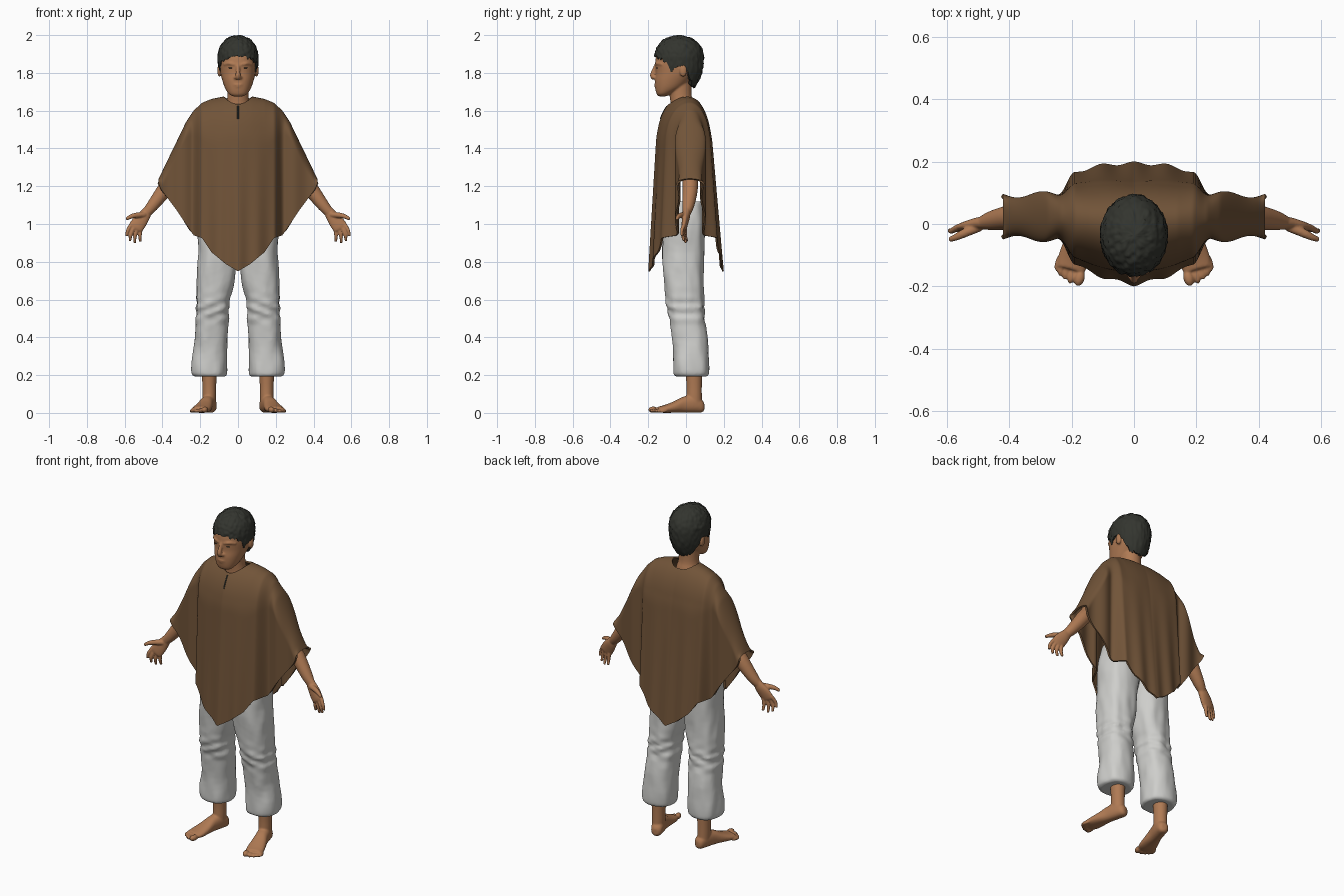
import bpy, bmesh, math
from mathutils import Vector, Matrix, noise

if "Cube" in bpy.data.objects:
    bpy.data.objects.remove(bpy.data.objects["Cube"])


def material(name, rgb):
    m = bpy.data.materials.new(name)
    m.diffuse_color = (*rgb, 1)
    m.use_nodes = True
    m.node_tree.nodes["Principled BSDF"].inputs["Base Color"].default_value = m.diffuse_color
    return m


SKIN = material("warm skin", (0.43, 0.195, 0.088))
CLOTH = material("brown wool", (0.165, 0.088, 0.04))
LINEN = material("off white linen", (0.62, 0.62, 0.6))
HAIR = material("dark hair", (0.033, 0.035, 0.028))


def lerp(x, pts):
    """Piecewise linear lookup."""
    for (x0, y0), (x1, y1) in zip(pts, pts[1:]):
        if x <= x1:
            return y0 + (y1 - y0) * max(0, (x - x0) / (x1 - x0))
    return pts[-1][1]


def step(a, b, x):
    t = min(1, max(0, (x - a) / (b - a)))
    return t * t * (3 - 2 * t)


def smooth_path(secs, sub=4):
    """Catmull-Rom through section tuples."""
    s = [secs[0]] + list(secs) + [secs[-1]]
    out = []
    for i in range(1, len(s) - 2):
        for k in range(sub):
            t = k / sub
            out.append([0.5 * (2 * b + (c - a) * t + (2 * a - 5 * b + 4 * c - d) * t * t
                               + (3 * b - a - 3 * c + d) * t ** 3)
                        for a, b, c, d in zip(*s[i - 1:i + 3])])
    return out + [list(secs[-1])]


def tube(bm, secs, axis=None, power=2.0, n=28, ref=(0, 1, 0)):
    """Closed loft through (x, y, z, half width, half depth) sections."""
    secs = smooth_path([s if len(s) == 5 else (*s, s[3]) for s in secs])
    rings = []
    for i, s in enumerate(secs):
        p = Vector(s[:3])
        a, b = secs[max(0, i - 1)], secs[min(len(secs) - 1, i + 1)]
        t = Vector(axis) if axis else (Vector(b[:3]) - Vector(a[:3])).normalized()
        side = t.cross(Vector(ref)).normalized()
        up = side.cross(t)
        ring = []
        for k in range(n):
            c, d = math.cos(k * math.tau / n), math.sin(k * math.tau / n)
            c = math.copysign(abs(c) ** (2 / power), c)
            d = math.copysign(abs(d) ** (2 / power), d)
            ring.append(bm.verts.new(p + side * c * s[3] + up * d * s[4]))
        rings.append(ring)
    for r, q in zip(rings, rings[1:]):
        for k in range(n):
            bm.faces.new((r[k], r[(k + 1) % n], q[(k + 1) % n], q[k]))
    bm.faces.new(rings[0])
    bm.faces.new(rings[-1])


def ball(bm, loc, scale):
    bmesh.ops.create_uvsphere(bm, u_segments=20, v_segments=12, radius=1,
                              matrix=Matrix.Translation(loc) @ Matrix.Diagonal((*scale, 1)))


def finish(bm, name, mat, mirror=False, voxel=0, solid=0):
    if not solid:
        bmesh.ops.recalc_face_normals(bm, faces=bm.faces)
    me = bpy.data.meshes.new(name)
    bm.to_mesh(me)
    bm.free()
    ob = bpy.data.objects.new(name, me)
    bpy.context.collection.objects.link(ob)
    me.materials.append(mat)
    if mirror:
        ob.modifiers.new("mirror", 'MIRROR').use_mirror_merge = False
    if voxel:
        m = ob.modifiers.new("blend", 'REMESH')
        m.mode, m.voxel_size, m.use_smooth_shade = 'VOXEL', voxel, True
        m = ob.modifiers.new("soften", 'SMOOTH')
        m.factor, m.iterations = 0.5, 4
    if solid:
        m = ob.modifiers.new("thickness", 'SOLIDIFY')
        m.thickness, m.offset = solid, -1
    bpy.ops.object.select_all(action='DESELECT')
    ob.select_set(True)
    bpy.context.view_layer.objects.active = ob
    bpy.ops.object.convert(target='MESH')
    bpy.ops.object.shade_smooth_by_angle(angle=math.radians(50))
    return ob


# Poncho: front and back sheets hung from a shoulder ridge
RIDGE = [(0, 1.685), (.075, 1.675), (.14, 1.662), (.19, 1.642), (.235, 1.6), (.275, 1.54), (.42, 1.24)]
HEM = [(0, .75), (.06, .785), (.14, .85), (.19, .925), (.235, .94), (.33, 1.08), (.405, 1.18), (.42, 1.212)]


def ridge_radius(x):
    return min(.25 - .17 * step(.13, .29, x), (lerp(x, RIDGE) - lerp(x, HEM)) * .9)


def depth(x, z, back):
    u = max(0, (1.5 - z) / .75)
    body = (.13 + .07 * u) * (1 - .2 * (x / .2) ** 2) if back else (.155 + .045 * u) * (1 - .22 * (x / .2) ** 2)
    body += .006 * u * math.cos(x * math.tau / .105) - .006 * u
    wing = (.075 if back else .068) + .01 * math.sin((x - .25) * 38)
    w = step(.19, .25, x)
    return body * (1 - w) + wing * w


def sheet_y(x, z, back):
    s = min(1, max(0, (lerp(x, RIDGE) - z) / ridge_radius(x)))
    d = depth(x, z, back) * math.sqrt(max(0, 1 - (1 - s) ** 2))
    return .02 * min(1, x / .2) + (d if back else -d)


bm = bmesh.new()
N, M = 140, 44
for back in (False, True):
    grid = []
    for i in range(N + 1):
        px = -.42 + .84 * i / N
        x = abs(px)
        top, hem = lerp(x, RIDGE), lerp(x, HEM)
        if x < .075:  # neck opening
            h = (.065 if back else .092) * math.sqrt(1 - (x / .075) ** 2)
            top -= ridge_radius(x) * (1 - math.sqrt(1 - (h / depth(x, 1.65, back)) ** 2))
        zs = [top + (hem - top) * (j / M) ** 1.7 for j in range(M + 1)]
        grid.append([bm.verts.new((px, sheet_y(x, z, back), z)) for z in zs])
    for a, b in zip(grid, grid[1:]):
        for j in range(M):
            f = (a[j], a[j + 1], b[j + 1], b[j])
            bm.faces.new(f[::-1] if back else f)
bmesh.ops.remove_doubles(bm, verts=bm.verts, dist=.0004)
finish(bm, "poncho", CLOTH, solid=.01)

# Neck slit
bm = bmesh.new()
tube(bm, [(0, sheet_y(0, z, False), z, .004, .003) for z in (1.625, 1.6, 1.575, 1.555)], n=8)
finish(bm, "neck_slit", HAIR)

# Trousers with knee wrinkles
bm = bmesh.new()
tube(bm, [(.15, .027, .192, .08, .08), (.152, .027, .2, .09, .09), (.153, .027, .23, .094, .094),
          (.146, .025, .35, .089, .092), (.136, .006, .5, .085, .095), (.133, -.005, .58, .087, .1),
          (.118, -.012, .7, .1, .105), (.106, -.015, .85, .105, .112), (.1, -.01, 1.0, .11, .11),
          (.09, 0, 1.12, .1, .1)], axis=(0, 0, 1), power=2.5, n=48)
for v in bm.verts:
    k = math.exp(-((v.co.z - .54) / .07) ** 2)
    out = Vector((v.co.x - .135, v.co.y, 0)).normalized()
    v.co += out * (.006 * k * math.sin(v.co.z * 110 + v.co.x * 45)
                   + .007 * noise.noise(Vector((v.co.x * 22, v.co.y * 22, v.co.z * 9))))
finish(bm, "trousers", LINEN, mirror=True, voxel=.008)

# Feet: sole loft and toes, turned outward, then ankle
bm = bmesh.new()
tube(bm, [(0, .054, .032, .014, .018), (0, .04, .036, .03, .034), (0, 0, .048, .036, .047),
          (0, -.06, .043, .037, .042), (0, -.11, .031, .045, .03), (0, -.16, .021, .05, .021),
          (0, -.195, .018, .045, .015)], axis=(0, -1, 0), ref=(0, 0, 1), power=2.3)
for x, y, r in ((-.034, -.215, .017), (-.008, -.214, .012), (.012, -.207, .011), (.03, -.198, .011), (.045, -.186, .01)):
    ball(bm, (x, y, r), (r, .027, r))
bmesh.ops.transform(bm, verts=bm.verts, matrix=Matrix.Translation((.152, .043, 0)) @ Matrix.Rotation(math.radians(15), 4, 'Z'))
tube(bm, [(.152, .043, .03, .034, .042), (.152, .043, .09, .036, .041), (.152, .043, .15, .037, .041),
          (.152, .04, .26, .042, .046)], axis=(0, 0, 1))
finish(bm, "feet", SKIN, mirror=True, voxel=.005)

# Arms and open hands
bm = bmesh.new()
tube(bm, [(.2, .02, 1.53, .045), (.335, .022, 1.26, .041), (.39, .022, 1.18, .04),
          (.45, .012, 1.1, .032), (.484, .004, 1.06, .025, .022)])
tube(bm, [(.475, .004, 1.075, .024, .02), (.495, .002, 1.045, .032, .02), (.518, -.004, 1.015, .039, .018),
          (.54, -.01, .983, .039, .014), (.546, -.01, .973, .03, .009)])
for base, mid, tip in (((.564, -.01, 1.0), (.584, -.022, .965), (.591, -.02, .935)),
                       ((.549, -.01, .99), (.567, -.018, .945), (.572, -.01, .91)),
                       ((.532, -.008, .98), (.545, -.01, .935), (.547, 0, .9)),
                       ((.515, -.004, .975), (.519, -.003, .935), (.517, .006, .907))):
    tube(bm, [(*base, .0105), (*mid, .0095), (*tip, .007)], n=14)
tube(bm, [(.495, -.008, 1.05, .016), (.545, -.03, 1.045, .014), (.572, -.043, 1.037, .011), (.591, -.05, 1.025, .008)],
     n=14, ref=(0, 0, 1))
finish(bm, "arms", SKIN, mirror=True, voxel=.004)

# Head, neck, ears, nose, brow and mouth
bm = bmesh.new()
tube(bm, [(0, -.125, 1.676, .028, .02), (0, -.115, 1.69, .05, .041), (0, -.09, 1.72, .069, .073),
          (0, -.069, 1.76, .083, .096), (0, -.05, 1.8, .093, .111), (0, -.045, 1.85, .098, .118),
          (0, -.04, 1.9, .096, .115), (0, -.04, 1.95, .075, .09), (0, -.04, 1.975, .035, .05)],
     axis=(0, 0, 1), power=2.15, n=40)
tube(bm, [(0, -.02, 1.55, .085, .07), (0, -.02, 1.63, .066, .062), (0, -.028, 1.68, .056, .058),
          (0, -.03, 1.78, .056, .06)], axis=(0, 0, 1))
tube(bm, [(0, -.155, 1.85, .009), (0, -.168, 1.82, .01), (0, -.177, 1.787, .014), (0, -.167, 1.772, .014)], n=16)
ball(bm, (0, -.16, 1.737), (.026, .009, .005))
ball(bm, (0, -.158, 1.727), (.022, .009, .005))
ball(bm, (0, -.143, 1.693), (.022, .014, .013))
for s in (1, -1):
    ball(bm, (s * .014, -.163, 1.775), (.009, .012, .009))
    ball(bm, (s * .098, -.015, 1.812), (.012, .02, .033))
    tube(bm, [(s * .014, -.16, 1.842, .006), (s * .045, -.152, 1.85, .008), (s * .074, -.125, 1.845, .006)],
         n=14, ref=(0, 0, 1))
finish(bm, "head", SKIN, voxel=.005)

# Eye lines
bm = bmesh.new()
ball(bm, (.037, -.153, 1.826), (.014, .005, .0025))
finish(bm, "eyes", HAIR, mirror=True)

# Hair: tousled cap with a hairline that varies around the head
LINE = [(0, 1.89), (40, 1.875), (58, 1.86), (70, 1.81), (80, 1.825), (98, 1.84), (115, 1.79), (135, 1.735), (180, 1.722)]
bm = bmesh.new()
A, T = 120, 30
grid = []
for i in range(A):
    phi = i * math.tau / A
    deg = math.degrees(phi)
    zh = lerp(min(deg, 360 - deg), LINE) + .016 * noise.noise(Vector((math.sin(phi) * 9, math.cos(phi) * 9, 3)))
    c = (zh - 1.88) / (.118 if zh > 1.88 else .2)
    end = math.acos(c)
    col = []
    for j in range(T + 1):
        th = end * j / T
        z = 1.88 + (.118 if th < math.pi / 2 else .2) * math.cos(th)
        r = math.sin(th) ** .93 if j else 0
        p = Vector((math.sin(phi) * .108 * r, -.037 - math.cos(phi) * .131 * r, z))
        k = 1 + .045 * noise.noise(p * 55) + .02 * noise.noise(p * 130)
        col.append(bm.verts.new((p.x * k, -.037 + (p.y + .037) * k, 1.88 + (z - 1.88) * (k if z > 1.88 else 1))))
    grid.append(col)
for i in range(A):
    a, b = grid[i], grid[(i + 1) % A]
    for j in range(T):
        bm.faces.new((a[j], a[j + 1], b[j + 1], b[j]))
bmesh.ops.remove_doubles(bm, verts=bm.verts, dist=.0003)
finish(bm, "hair", HAIR, solid=.02)
